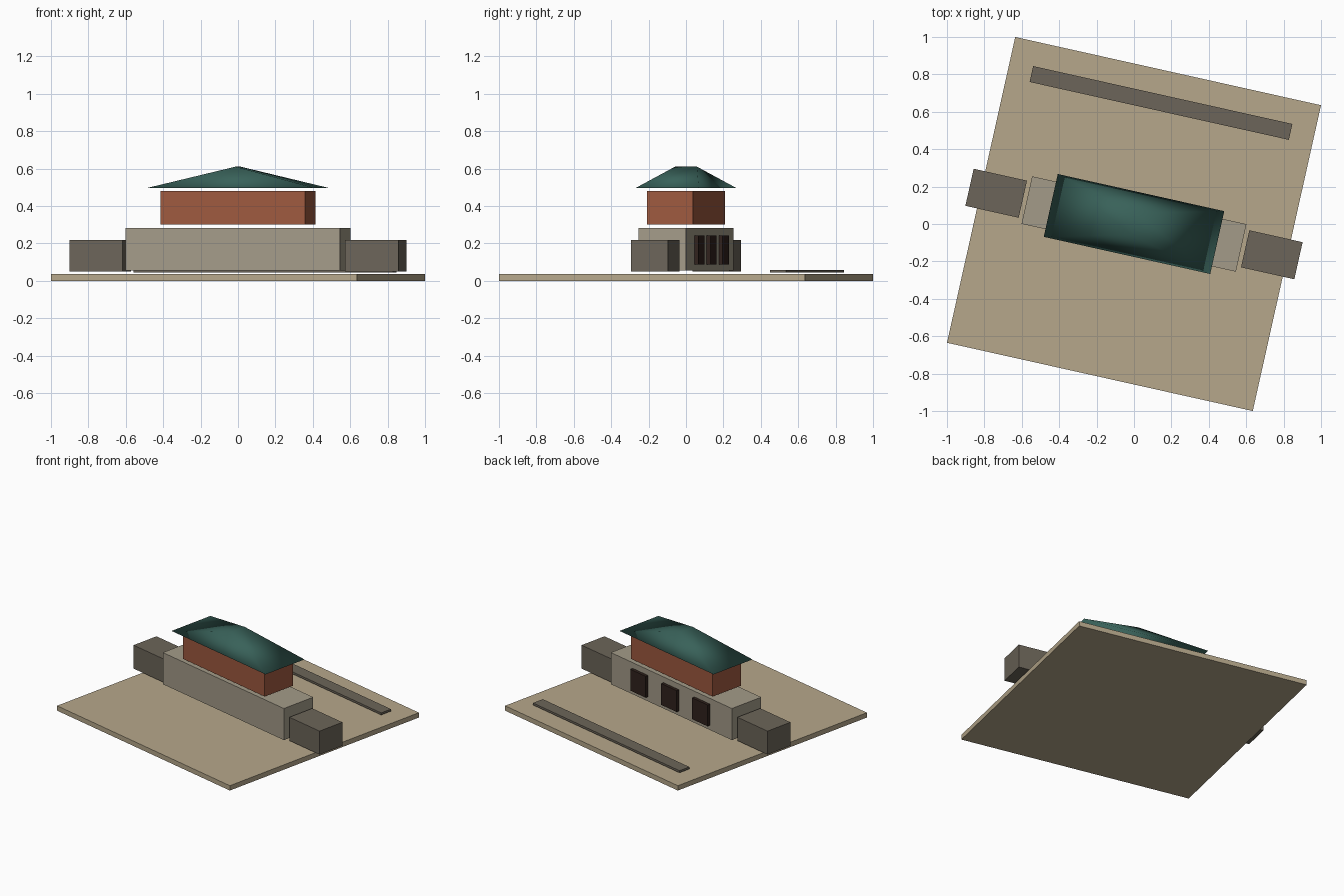
import bpy, bmesh, math
from mathutils import Matrix

if "Cube" in bpy.data.objects:
    bpy.data.objects.remove(bpy.data.objects["Cube"])

TURN = Matrix.Rotation(math.radians(-12.58), 4, 'Z')  # whole site is turned


def material(name, rgb):
    m = bpy.data.materials.new(name)
    m.diffuse_color = (*rgb, 1)
    m.use_nodes = True
    m.node_tree.nodes["Principled BSDF"].inputs["Base Color"].default_value = m.diffuse_color
    return m


def finish(name, bm, mat, smooth=False):
    bmesh.ops.recalc_face_normals(bm, faces=bm.faces)
    me = bpy.data.meshes.new(name)
    bm.to_mesh(me)
    bm.free()
    me.materials.append(mat)
    for p in me.polygons:
        p.use_smooth = smooth
    ob = bpy.data.objects.new(name, me)
    ob.matrix_world = TURN
    bpy.context.collection.objects.link(ob)
    return ob


def box(name, cx, cy, sx, sy, z0, z1, mat):
    bm = bmesh.new()
    place = Matrix.Translation((cx, cy, (z0 + z1) / 2)) @ Matrix.Diagonal((sx, sy, z1 - z0, 1))
    bmesh.ops.create_cube(bm, size=1, matrix=place)
    return finish(name, bm, mat)


sand = material("sand", (0.47, 0.39, 0.26))
stone = material("stone", (0.37, 0.33, 0.25))
dark_stone = material("dark_stone", (0.15, 0.13, 0.10))
brick = material("brick", (0.34, 0.10, 0.05))
green = material("green_tile", (0.04, 0.12, 0.10))
wood = material("dark_wood", (0.03, 0.016, 0.012))

# Ground slab and low strip behind the building
box("ground_slab", 0, 0, 1.675, 1.675, 0, 0.035, sand)
box("path_strip", 0, 0.663, 1.42, 0.087, 0.043, 0.058, dark_stone)

# Gatehouse base, side walls and upper storey
box("base_block", 0, 0, 1.174, 0.26, 0.055, 0.283, stone)
for side, x in (("left", -0.755), ("right", 0.755)):
    box(side + "_wall", x, 0, 0.292, 0.203, 0.05, 0.219, dark_stone)
box("upper_storey", 0, 0, 0.793, 0.252, 0.302, 0.48, brick)

# Three gates on the back face
for i in (-1, 0, 1):
    box(f"gate_{i + 2}", 0.3 * i, 0.13, 0.15, 0.042, 0.088, 0.242, wood)

# Roof with a short ridge running front to back
bm = bmesh.new()
L, W, R = 0.456, 0.172, 0.06
eave = [bm.verts.new((sx * L, sy * W, 0.497)) for sx, sy in ((-1, -1), (1, -1), (1, 1), (-1, 1))]
front, back = [bm.verts.new((0, y, 0.61)) for y in (-R, R)]
a, b, c, d = eave
for f in ((a, b, front), (b, c, back, front), (c, d, back), (d, a, front, back), (d, c, b, a)):
    bm.faces.new(f)
finish("roof", bm, green, smooth=True)
